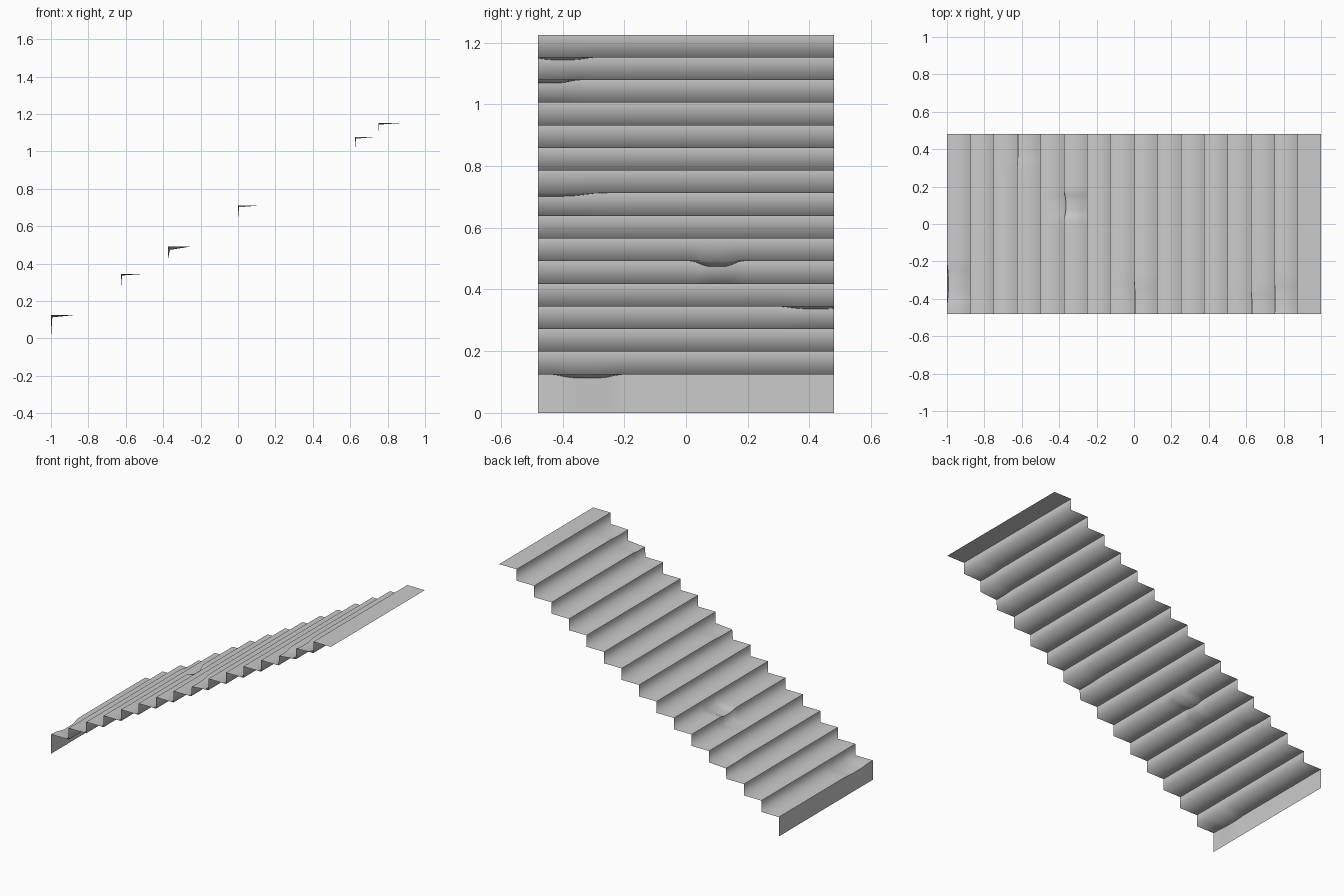
import bpy
import bmesh
import math

cube = bpy.data.objects.get("Cube")
if cube:
    bpy.data.objects.remove(cube)

STEPS = 16
RUN = 2.0 / STEPS
FIRST_RISE, TOP = 0.125, 1.225
RISE = (TOP - FIRST_RISE) / (STEPS - 1)
HALF_WIDTH = 0.48
SEGMENTS = 64

# Worn spots on the step noses: step -> (y, half width, depth)
WEAR = {
    0: (-0.32, 0.09, 0.012),
    3: (0.42, 0.09, 0.008),
    5: (0.10, 0.06, 0.018),
    8: (-0.44, 0.12, 0.010),
    13: (-0.45, 0.08, 0.010),
    14: (-0.40, 0.08, 0.008),
}


def nose_wear(step, y):
    """Depth of the dent on a step's nose at y."""
    if step not in WEAR:
        return 0.0
    centre, width, depth = WEAR[step]
    return depth * math.exp(-((y - centre) / width) ** 4)


# Material
stone = bpy.data.materials.new("light grey stone")
stone.use_nodes = True
colour = (0.6, 0.6, 0.6, 1.0)
stone.diffuse_color = colour
bsdf = next(n for n in stone.node_tree.nodes if n.type == 'BSDF_PRINCIPLED')
bsdf.inputs["Base Color"].default_value = colour

# Stair profile: foot, then a nose and a tread back for every step
profile = [(-1.0, 0.0, None)]
for i in range(STEPS):
    x, z = -1.0 + i * RUN, FIRST_RISE + i * RISE
    profile += [(x, z, i), (x + RUN, z, None)]

# Sweep the profile across the width as an open sheet
bm = bmesh.new()
rows = []
for x, z, step in profile:
    row = []
    for j in range(SEGMENTS + 1):
        y = HALF_WIDTH * (2 * j / SEGMENTS - 1)
        d = 0.0 if step is None else nose_wear(step, y)
        row.append(bm.verts.new((x + d * 0.6, y, z - d)))
    rows.append(row)

for a, b in zip(rows, rows[1:]):
    for j in range(SEGMENTS):
        face = bm.faces.new((a[j], a[j + 1], b[j + 1], b[j]))
        face.smooth = True
        face.normal_update()
        if face.normal.z - face.normal.x < 0:
            face.normal_flip()

# Crisp noses, softly shaded inner corners
for (x, z, step), row in zip(profile, rows):
    if step is not None:
        for v, w in zip(row, row[1:]):
            bm.edges.get((v, w)).smooth = False

mesh = bpy.data.meshes.new("stair_treads")
bm.to_mesh(mesh)
bm.free()
mesh.materials.append(stone)
stairs = bpy.data.objects.new("stair_treads", mesh)
bpy.context.collection.objects.link(stairs)
